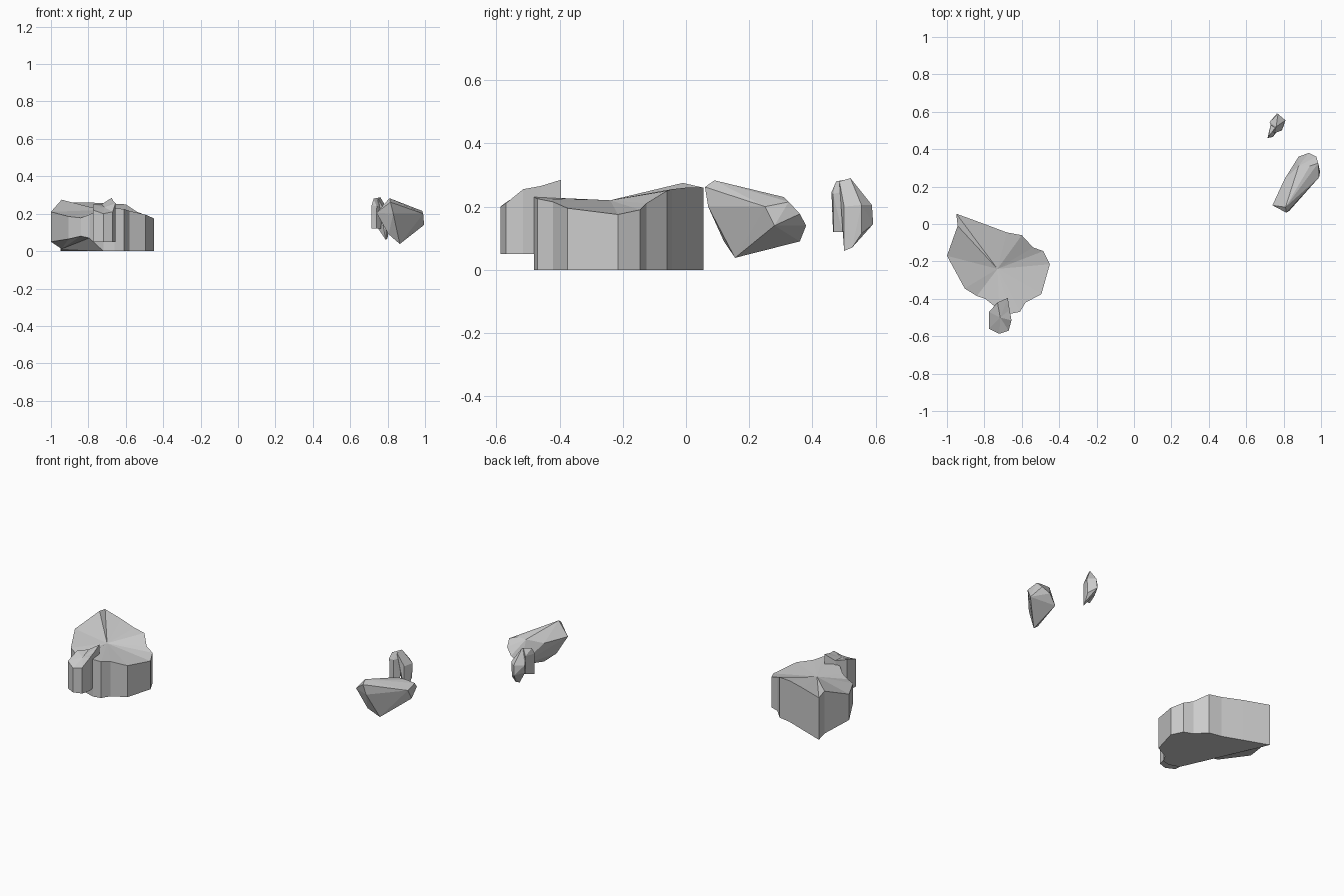
import bpy, bmesh


def finish(bm, name):
    bmesh.ops.recalc_face_normals(bm, faces=bm.faces)
    mesh = bpy.data.meshes.new(name)
    bm.to_mesh(mesh)
    bm.free()
    bpy.context.collection.objects.link(bpy.data.objects.new(name, mesh))


def slab(name, rim, peak, fold=0):
    """Walled rock from (x, y, bottom z, top z) rim; the first `fold` points bound the raised underside."""
    bm = bmesh.new()
    low = [bm.verts.new((x, y, b)) for x, y, b, t in rim]
    top = [bm.verts.new((x, y, t)) for x, y, b, t in rim]
    centre = bm.verts.new(peak)
    n = len(rim)
    for i in range(n):
        j = (i + 1) % n
        bm.faces.new((low[i], low[j], top[j], top[i]))
        bm.faces.new((top[i], top[j], centre))
    if fold:
        flat = bm.faces.new(low[fold - 1:] + low[:1])
        raised = bm.faces.new(low[:fold])
        bmesh.ops.triangulate(bm, faces=[flat, raised])
    else:
        bm.faces.new(low)
    finish(bm, name)


def chunk(name, *clusters):
    """Faceted rock made of one or more convex point clusters."""
    bm = bmesh.new()
    for points in clusters:
        verts = [bm.verts.new(p) for p in points]
        res = bmesh.ops.convex_hull(bm, input=verts)
        spare = {v for v in res["geom_interior"] if isinstance(v, bmesh.types.BMVert)}
        bmesh.ops.delete(bm, geom=list(spare), context='VERTS')
    finish(bm, name)


# Large standing rock with sloped top and chamfered left underside
slab("large_rock", [
    (-.95, .055, 0, .26), (-.943, -.01, .012, .275), (-1, -.17, .05, .21),
    (-.905, -.345, .065, .185), (-.84, -.385, .08, .178), (-.795, -.40, .07, .195),
    (-.72, -.46, 0, .23), (-.66, -.48, 0, .23), (-.61, -.47, 0, .225),
    (-.58, -.42, 0, .215), (-.495, -.375, 0, .195), (-.45, -.215, 0, .175),
    (-.485, -.145, 0, .19), (-.54, -.125, 0, .21), (-.60, -.06, 0, .25),
    (-.68, -.045, 0, .255), (-.80, 0, 0, .26)], (-.73, -.24, .22), fold=7)

# Small rock attached at its front
slab("side_rock", [
    (-.775, -.56, .05, .22), (-.775, -.47, .05, .25), (-.73, -.42, .05, .25),
    (-.675, -.395, .05, .285), (-.665, -.46, .05, .265), (-.655, -.515, .05, .255),
    (-.67, -.57, .05, .21), (-.72, -.587, .05, .20)], (-.715, -.50, .235))

# Long floating rock
chunk("long_floating_rock", [
    (.74, .10, .205), (.815, .06, .262), (.81, .09, .283), (.83, .07, .20),
    (.865, .155, .038), (.805, .12, .09), (.99, .25, .20), (.985, .325, .215),
    (.995, .28, .14), (.975, .36, .177), (.935, .38, .14), (.88, .36, .09),
    (.94, .31, .23), (.88, .31, .23), (.805, .24, .20)])

# Small floating rock: main shard and thin front shard
chunk("small_floating_rock", [
    (.76, .52, .29), (.75, .485, .28), (.79, .50, .06), (.80, .525, .07),
    (.77, .588, .205), (.765, .592, .145), (.81, .555, .205), (.805, .555, .115),
    (.725, .545, .20), (.73, .535, .15), (.79, .50, .20)], [
    (.715, .465, .12), (.715, .46, .245), (.725, .475, .28), (.74, .467, .12),
    (.742, .465, .24), (.755, .515, .287), (.73, .53, .25), (.73, .53, .14),
    (.77, .51, .25), (.765, .495, .12)])
